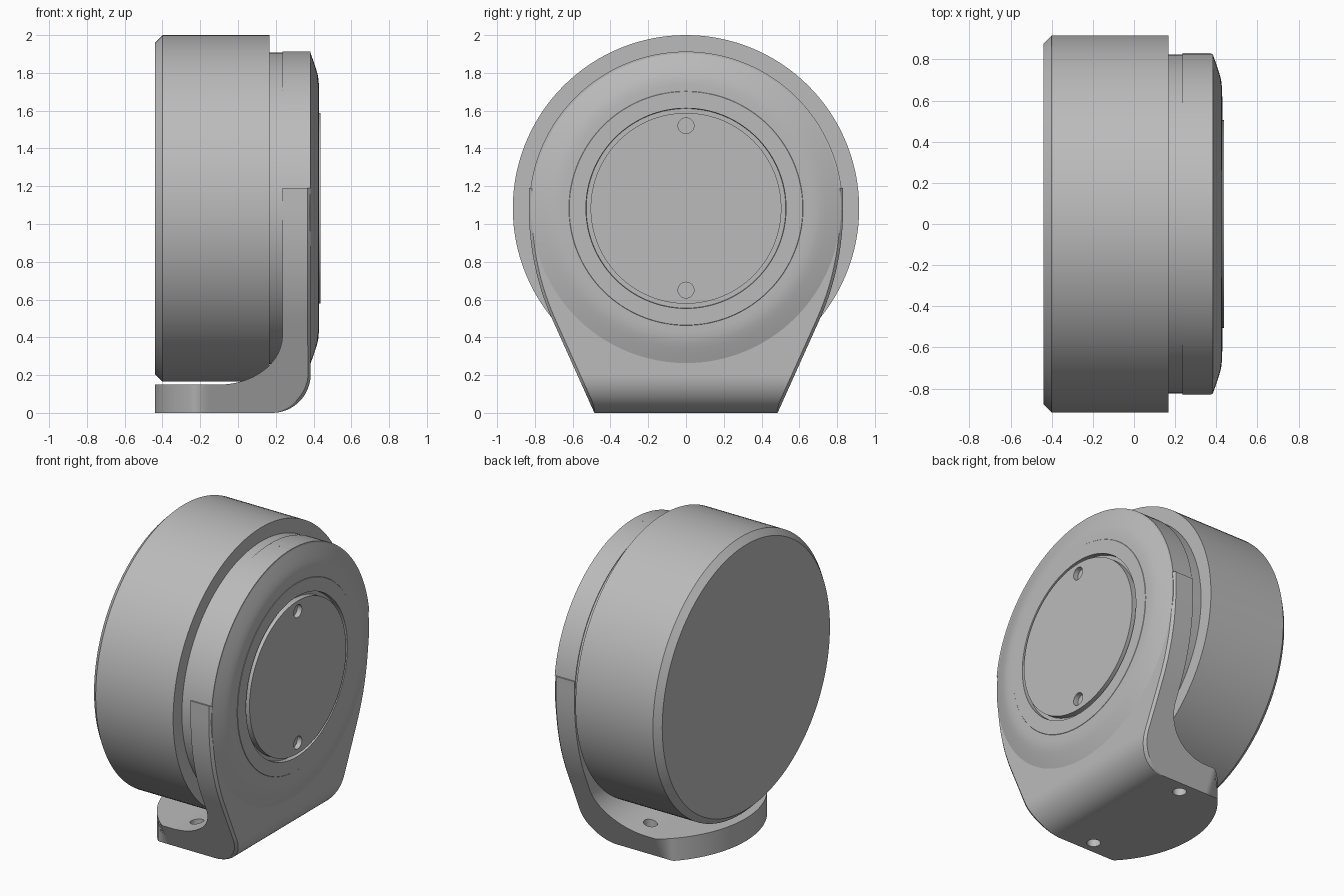
import bpy, bmesh, math
from mathutils import Matrix, Vector

if "Cube" in bpy.data.objects:
    bpy.data.objects.remove(bpy.data.objects["Cube"], do_unlink=True)

CZ = 1.083  # height of the drum axis

grey = bpy.data.materials.new("satin grey")
grey.use_nodes = True
grey.diffuse_color = (0.5, 0.5, 0.5, 1)
grey.node_tree.nodes["Principled BSDF"].inputs["Base Color"].default_value = (0.5, 0.5, 0.5, 1)


def finish(name, bm):
    bmesh.ops.remove_doubles(bm, verts=bm.verts, dist=1e-4)
    bmesh.ops.recalc_face_normals(bm, faces=bm.faces)
    me = bpy.data.meshes.new(name)
    bm.to_mesh(me)
    bm.free()
    me.materials.append(grey)
    ob = bpy.data.objects.new(name, me)
    bpy.context.collection.objects.link(ob)
    return ob


def smooth(ob, angle=25):
    bpy.ops.object.select_all(action='DESELECT')
    ob.select_set(True)
    bpy.context.view_layer.objects.active = ob
    bpy.ops.object.shade_smooth_by_angle(angle=math.radians(angle))


def lathe(name, profile, steps=128):
    """Spin (x, radius) points about the drum axis."""
    bm = bmesh.new()
    vs = [bm.verts.new((x, 0, CZ + r)) for x, r in profile]
    es = [bm.edges.new(p) for p in zip(vs, vs[1:])]
    bmesh.ops.spin(bm, geom=vs + es, cent=(0, 0, CZ), axis=(1, 0, 0),
                   angle=math.tau, steps=steps, use_merge=True)
    return finish(name, bm)


def drill(ob, centres, radius, depth, rot):
    """Cut round holes and remove the cutter afterwards."""
    bm = bmesh.new()
    for c in centres:
        bmesh.ops.create_cone(bm, cap_ends=True, segments=32, radius1=radius, radius2=radius,
                              depth=depth, matrix=Matrix.Translation(c) @ rot)
    cutter = finish("hole_cutter", bm)
    cutter.hide_render = True
    mod = ob.modifiers.new("holes", 'BOOLEAN')
    mod.operation, mod.solver, mod.object = 'DIFFERENCE', 'EXACT', cutter
    bpy.ops.object.select_all(action='DESELECT')
    ob.select_set(True)
    bpy.context.view_layer.objects.active = ob
    bpy.ops.object.modifier_apply(modifier=mod.name)
    bpy.data.objects.remove(cutter, do_unlink=True)


# Drum, collar, raised face and cap
smooth(lathe("drum", [(-.44, 0), (-.44, .877), (-.40, .917), (.167, .917), (.167, 0)]))
smooth(lathe("collar", [(.15, 0), (.15, .825), (.24, .825), (.24, 0)]))
smooth(lathe("raised_face", [(.3, 0), (.3, .822), (.384, .822), (.392, .80), (.401, .775),
                             (.412, .742), (.421, .712), (.426, .685), (.428, .655), (.428, .62),
                             (.430, .618), (.430, .53), (.40, .528), (.40, 0)]))
cap = lathe("cap", [(.39, 0), (.39, .505), (.438, .505), (.438, 0)])
drill(cap, [Vector((.44, 0, z)) for z in (1.52, .65)], .042, .07, Matrix.Rotation(math.pi / 2, 4, 'Y'))
smooth(cap)


# Bracket: an L-shaped strip whose width follows a tapered, round-topped outline
def half_width(x, z, upper):
    if upper:
        w = math.sqrt(max(0, .83 ** 2 - (z - CZ) ** 2))
    elif z > CZ:
        w = .832
    elif z > .5:  # curve from the slanted side into the vertical
        t = (-.54 + math.sqrt(.54 ** 2 + 4 * .043 * (z - .5))) / (2 * .043)
        w = .71 * (1 - t) ** 2 + 2 * .83 * t * (1 - t) + .832 * t * t
    else:
        w = .485 + .45 * z
    if x < 0:  # rounded end of the foot
        w = min(w, math.sqrt(max(0, .7 ** 2 - (x - .26) ** 2)))
    return w


def outer_bend(s):
    """Point at length s along the outside of the bend."""
    r, straight = .205, .28
    arc = r * math.pi / 2
    if s < straight:
        return -.1 + s, 0
    if s < straight + arc:
        a = (s - straight) / r
        return .18 + r * math.sin(a), r - r * math.cos(a)
    return .385, r + s - straight - arc


path = []  # (outer point, inner point, upper half?)
for i in range(41):
    x = -.44 + .34 * (i / 40) ** 2
    path.append(((x, 0), (x, .15), False))
bend_length = .28 + .205 * math.pi / 2 + .205
for i in range(1, 41):
    a = i / 40 * math.pi / 2
    inner = (-.1 + .335 * math.sin(a), .41 - .26 * math.cos(a))
    path.append((outer_bend(bend_length * i / 40), inner, False))
for i in range(1, 31):
    z = .41 + .78 * i / 30
    path.append(((.385, z), (.235, z), False))
a0 = math.asin((1.19 - CZ) / .83)
for i in range(41):
    z = CZ + .83 * math.sin(a0 + (math.pi / 2 - a0) * i / 40)
    path.append(((.385, z), (.235, z), True))

bm = bmesh.new()
rings = []
for o, n, upper in path:
    # edge chamfer, fading out under the foot
    c = 0 if upper else .016 * min(1, max(0, (o[0] - .18) / .15))
    o, n = Vector(o), Vector(n)
    side = o + (n - o).normalized() * c
    half = [(o, half_width(*o, upper) - c), (side, half_width(*side, upper)), (n, half_width(*n, upper))]
    pts = [(p.x, w, p.y) for p, w in half] + [(p.x, -w, p.y) for p, w in reversed(half)]
    rings.append([bm.verts.new(p) for p in pts])
for a, b in zip(rings, rings[1:]):
    for k in range(6):
        m = (k + 1) % 6
        bm.faces.new((a[k], a[m], b[m], b[k]))
bracket = finish("bracket", bm)
drill(bracket, [Vector((-.02, y, .075)) for y in (-.4, .4)], .042, .4, Matrix.Identity(4))
smooth(bracket)
